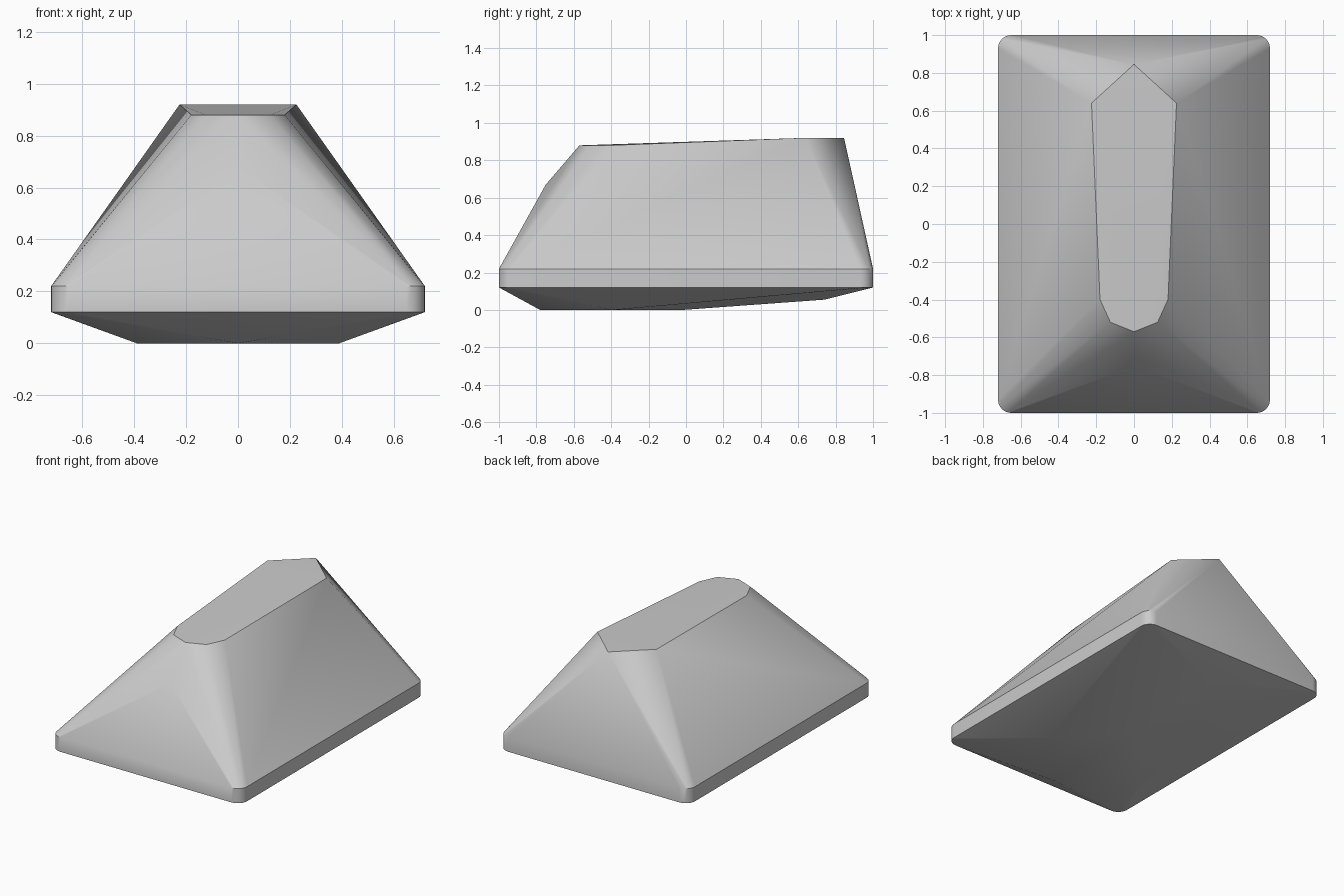
import bpy, bmesh, math

cube = bpy.data.objects.get("Cube")
if cube:
    bpy.data.objects.remove(cube, do_unlink=True)


def make_material(name, colour):
    mat = bpy.data.materials.new(name)
    mat.use_nodes = True
    mat.diffuse_color = colour
    mat.node_tree.nodes["Principled BSDF"].inputs["Base Color"].default_value = colour
    return mat


def rounded_rectangle(half_x, half_y, radius, z, steps=6):
    """Corner arcs of a rounded rectangle, counter-clockwise."""
    points = []
    for corner, (sx, sy) in enumerate([(1, 1), (-1, 1), (-1, -1), (1, -1)]):
        for i in range(steps + 1):
            a = math.pi / 2 * (corner + i / steps)
            points.append((sx * (half_x - radius) + radius * math.cos(a),
                           sy * (half_y - radius) + radius * math.sin(a), z))
    return points


def mirrored(points):
    return [(s * x, y, z) for x, y, z in points for s in (1, -1)]


# Vertical rim band with rounded corners
points = rounded_rectangle(0.72, 1, 0.07, 0.12) + rounded_rectangle(0.72, 1, 0.07, 0.22)

# Long top facet: pointed at the back, blunt at the front
points += [(0, 0.845, 0.92), (0, -0.57, 0.88)]
points += mirrored([(0.225, 0.64, 0.92), (0.18, -0.4, 0.88), (0.125, -0.52, 0.88)])

# Bulge on the front slope
points += [(0.01, -0.75, 0.67)]

# Shallow faceted underside
points += [(0, 0.74, 0.055), (0, -0.02, 0), (0, -0.78, 0)]
points += mirrored([(0.39, -0.39, 0)])

# Faceted block wrapped around those sections
bm = bmesh.new()
for p in points:
    bm.verts.new(p)
bmesh.ops.convex_hull(bm, input=bm.verts[:])
bmesh.ops.recalc_face_normals(bm, faces=bm.faces[:])
mesh = bpy.data.meshes.new("faceted_block")
bm.to_mesh(mesh)
bm.free()

block = bpy.data.objects.new("faceted_block", mesh)
bpy.context.collection.objects.link(block)
mesh.materials.append(make_material("light grey", (0.6, 0.6, 0.6, 1)))

# Soft facets, crisp outer edges
bpy.ops.object.select_all(action="DESELECT")
block.select_set(True)
bpy.context.view_layer.objects.active = block
bpy.ops.object.shade_smooth_by_angle(angle=math.radians(30))
